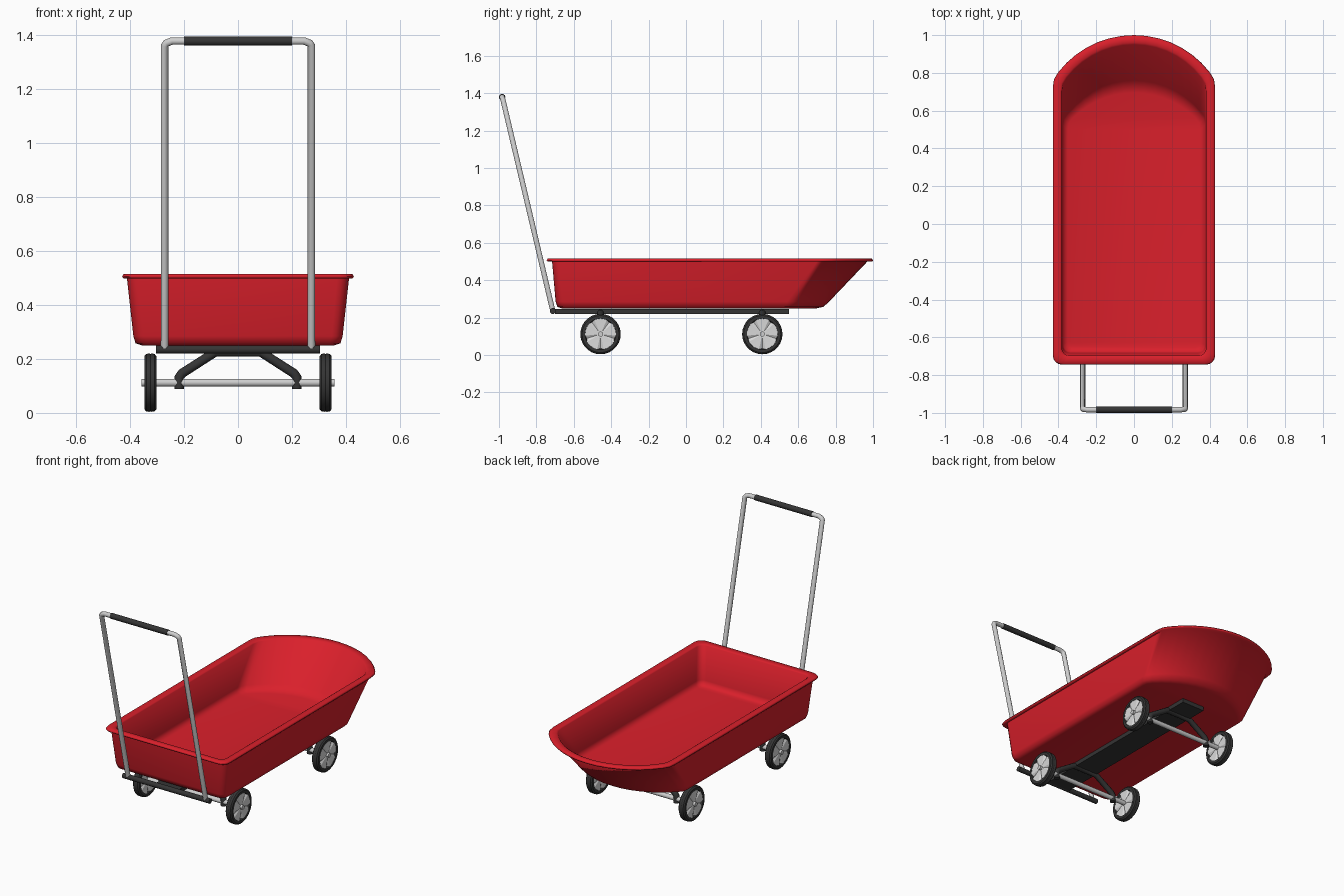
import bpy, bmesh, math
from math import sin, cos, pi, asin

if "Cube" in bpy.data.objects:
    bpy.data.objects.remove(bpy.data.objects["Cube"])


def material(name, rgb):
    m = bpy.data.materials.new(name)
    m.diffuse_color = (*rgb, 1)
    m.use_nodes = True
    m.node_tree.nodes["Principled BSDF"].inputs["Base Color"].default_value = m.diffuse_color
    return m


RED = material("red plastic", (0.70, 0.014, 0.024))
BLACK = material("black rubber", (0.035, 0.035, 0.035))
METAL = material("grey metal", (0.62, 0.62, 0.62))
SILVER = material("silver wheel", (0.70, 0.70, 0.70))


def smooth(ob, angle):
    bpy.ops.object.select_all(action='DESELECT')
    ob.select_set(True)
    bpy.context.view_layer.objects.active = ob
    bpy.ops.object.shade_smooth_by_angle(angle=math.radians(angle))


def finish(bm, name, mat, angle=40, fix=True):
    if fix:
        bmesh.ops.recalc_face_normals(bm, faces=bm.faces)
    me = bpy.data.meshes.new(name)
    bm.to_mesh(me)
    bm.free()
    me.materials.append(mat)
    ob = bpy.data.objects.new(name, me)
    bpy.context.collection.objects.link(ob)
    smooth(ob, angle)
    return ob


def tube(name, pts, radius, mat):
    cu = bpy.data.curves.new(name, 'CURVE')
    cu.dimensions = '3D'
    cu.bevel_depth = radius
    cu.bevel_resolution = 3
    cu.use_fill_caps = True
    sp = cu.splines.new('POLY')
    sp.points.add(len(pts) - 1)
    for p, co in zip(sp.points, pts):
        p.co = (*co, 1)
    cu.materials.append(mat)
    ob = bpy.data.objects.new(name, cu)
    bpy.context.collection.objects.link(ob)
    bpy.ops.object.select_all(action='DESELECT')
    ob.select_set(True)
    bpy.context.view_layer.objects.active = ob
    bpy.ops.object.convert(target='MESH')
    smooth(bpy.context.object, 45)


def box(name, lo, hi, mat):
    bm = bmesh.new()
    bmesh.ops.create_cube(bm, size=1)
    for v in bm.verts:
        v.co = [(a + b) / 2 + c * (b - a) for a, b, c in zip(lo, hi, v.co)]
    finish(bm, name, mat)


def lathe_x(name, profile, centre, mat, n=28):
    """Closed (x, radius) profile turned about the x direction."""
    bm = bmesh.new()
    rings = [[bm.verts.new((centre[0] + x, centre[1] + r * cos(2 * pi * k / n),
                            centre[2] + r * sin(2 * pi * k / n))) for x, r in profile]
             for k in range(n)]
    m = len(profile)
    for k in range(n):
        a, b = rings[k], rings[(k + 1) % n]
        for i in range(m):
            j = (i + 1) % m
            bm.faces.new((a[i], a[j], b[j], b[i]))
    finish(bm, name, mat)


# Tub: open, lofted from the inner floor up, over the lip, down to the underside
def outline(w, y0, ys, yc, yn, r, z):
    right = []
    for k in range(5):
        a = -pi / 2 + k * pi / 8
        right.append((w - r + r * cos(a), y0 + r + r * sin(a), z))
    right.append((w, ys, z))
    right.append((w * 0.985, ys + (yc - ys) * 0.55, z))
    c, s = 0.93 * w, yn - yc
    R = (c * c + s * s) / (2 * s)
    a0 = asin(c / R)
    for k in range(7):
        a = a0 * (1 - k / 7)
        right.append((R * sin(a), yn - R + R * cos(a), z))
    return right + [(0, yn, z)] + [(-x, y, h) for x, y, h in reversed(right)]


rows = [(.350, -.655, .50, .560, .695, .03, .262),
        (.374, -.676, .52, .580, .730, .04, .272),
        (.379, -.683, .535, .595, .760, .04, .295),
        (.382, -.697, .70, .775, .950, .04, .508),
        (.390, -.705, .70, .780, .960, .04, .514),
        (.424, -.739, .72, .800, .994, .05, .515),
        (.430, -.745, .72, .805, 1.00, .05, .506),
        (.425, -.740, .72, .800, .995, .05, .499),
        (.412, -.716, .70, .780, .970, .045, .500),
        (.388, -.697, .54, .600, .765, .04, .285),
        (.380, -.688, .53, .585, .735, .04, .258),
        (.355, -.665, .51, .565, .700, .03, .250)]
bm = bmesh.new()
rings = [[bm.verts.new(p) for p in outline(*row)] for row in rows]
n = len(rings[0])
for a, b in zip(rings, rings[1:]):
    for i in range(n):
        j = (i + 1) % n
        bm.faces.new((a[i], a[j], b[j], b[i]))
m = n // 2
for f in (rings[0], rings[-1]):
    for i in range(m - 1):
        bm.faces.new((f[i], f[i + 1], f[2 * m - i - 1], f[2 * m - i]))
    bm.faces.new((f[m - 1], f[m], f[m + 1]))
finish(bm, "tub", RED, 80)

# Chassis: centre board and front cross tube
box("chassis_board", (-.08, -.70, .22), (.08, .55, .246), BLACK)
tube("front_crossbar", [(-.305, -.712, .235), (.305, -.712, .235)], .016, BLACK)

# Handle with small bent corners and a grip
half = [(.272, -.712, .235), (.272, -.978, 1.362), (.266, -.981, 1.371), (.245, -.983, 1.379)]
tube("handle", half + [(-x, y, z) for x, y, z in reversed(half)], .0145, METAL)
tube("handle_grip", [(-.20, -.983, 1.379), (.20, -.983, 1.379)], .0175, BLACK)

# Tyre section
TYRE = [(-.022, .083), (-.022, .099), (-.015, .107), (-.004, .108), (0, .1065),
        (.004, .108), (.015, .107), (.022, .099), (.022, .083), (.012, .078), (-.012, .078)]


def wheel_disc(name, centre):
    """Silver disc with five raised spokes on both faces."""
    bm = bmesh.new()
    n = 30
    for side in (-1, 1):
        hub, rim = [], []
        for k in range(n):
            a = 2 * pi * k / n + pi / 2
            x = side * (.009 if k % 6 == 3 else .021)
            for r, out, xx in ((.020, hub, side * .018), (.084, rim, x)):
                out.append(bm.verts.new((centre[0] + xx, centre[1] + r * cos(a),
                                         centre[2] + r * sin(a))))
        for k in range(n):
            j = (k + 1) % n
            q = (hub[k], rim[k], rim[j], hub[j])
            bm.faces.new(q if side > 0 else q[::-1])
        bm.faces.new(hub if side > 0 else hub[::-1])
    finish(bm, name, SILVER, 15, fix=False)


# Axles, bent supports and wheels
for label, y in (("front", -.457), ("rear", .408)):
    zc = .112
    leg = [(.218, y, .088), (.218, y, .132), (.207, y, .147), (.085, y, .225)]
    tube(label + "_axle_support", leg + [(-x, q, z) for x, q, z in reversed(leg)], .0175, BLACK)
    tube(label + "_axle", [(-.345, y, zc), (.345, y, zc)], .015, METAL)
    for side, s in (("left", -1), ("right", 1)):
        c = (s * .325, y, zc)
        lathe_x(f"{label}_{side}_tyre", TYRE, c, BLACK)
        wheel_disc(f"{label}_{side}_wheel_disc", c)
        tube(f"{label}_{side}_hub_cap", [(s * .33, y, zc), (s * .357, y, zc)], .014, METAL)
